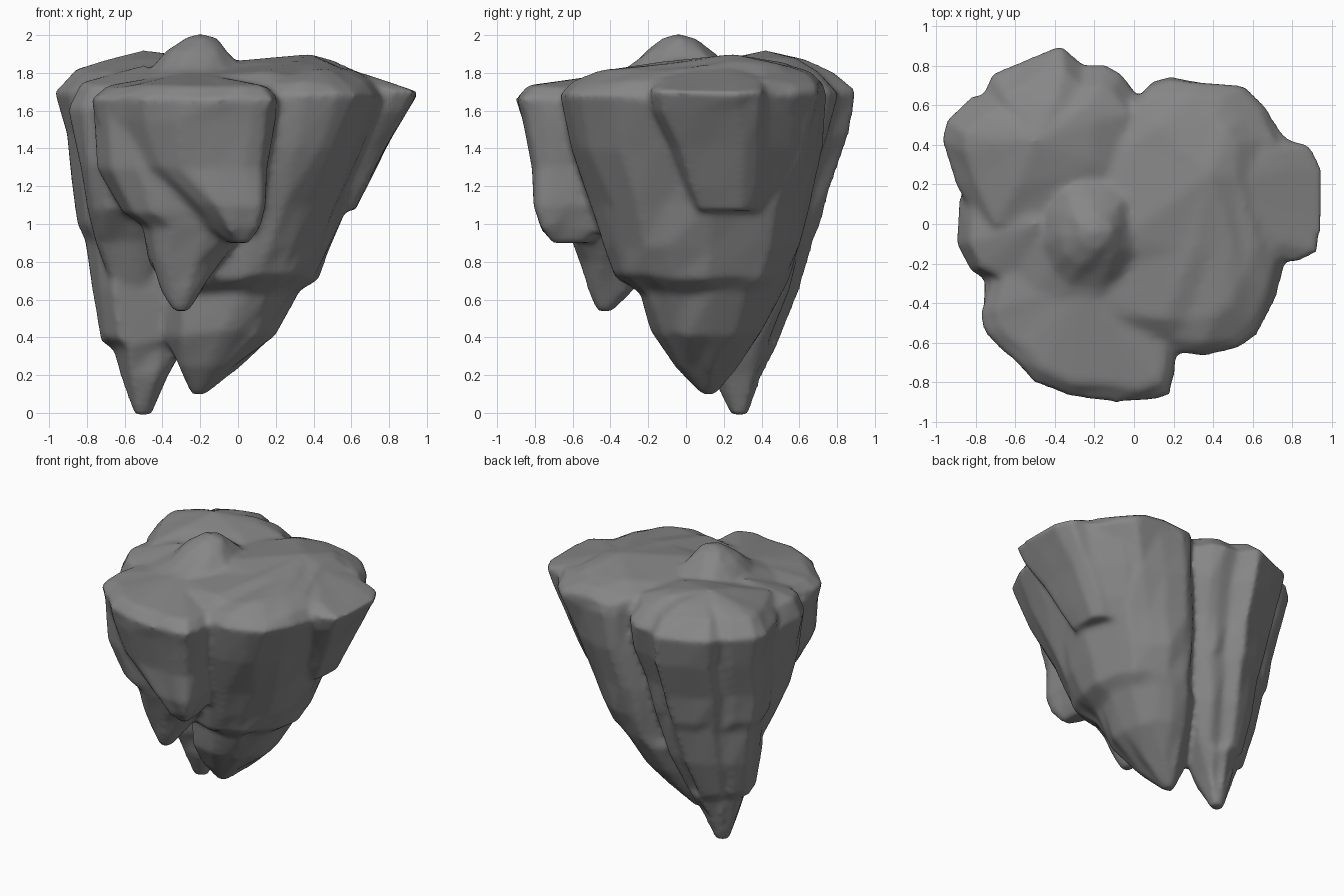
import bpy, bmesh, math, random

random.seed(4)
stone = bpy.data.materials.new("dark_stone")
stone.diffuse_color = (0.24, 0.24, 0.24, 1)
lobes = []


def rounded(n=12, power=0.7):
    """Rounded-square outline for the simpler lobes."""
    pts = []
    for i in range(n):
        a = 2 * math.pi * (i + 0.3) / n
        c, s = math.cos(a), math.sin(a)
        pts.append((math.copysign(abs(c) ** power, c), math.copysign(abs(s) ** power, s)))
    return pts


def lobe(name, outline, levels, peak, rough=0.012, soften=0.0):
    """Loft an outline through levels (z, x0, x1, y0, y1), bottom to top, and close on a peak.
    soften rounds the outline's corners towards the bottom."""
    ox0, ox1 = min(p[0] for p in outline), max(p[0] for p in outline)
    oy0, oy1 = min(p[1] for p in outline), max(p[1] for p in outline)
    area = sum(a[0] * b[1] - b[0] * a[1] for a, b in zip(outline, outline[1:] + outline[:1]))
    if area < 0:
        outline = outline[::-1]
    bm = bmesh.new()
    rings = []
    for k, (z, x0, x1, y0, y1) in enumerate(levels):
        ring = []
        j = 0 if k == 0 else rough
        t = soften * min(1, max(0, (1.65 - z) / 0.45))
        for px, py in outline:
            u = 2 * (px - ox0) / (ox1 - ox0) - 1
            v = 2 * (py - oy0) / (oy1 - oy0) - 1
            f = max(1, math.hypot(u, v)) ** -t
            ring.append(bm.verts.new(((x0 + x1 + u * f * (x1 - x0)) / 2 + random.uniform(-j, j),
                                      (y0 + y1 + v * f * (y1 - y0)) / 2 + random.uniform(-j, j),
                                      z + random.uniform(-j, j))))
        rings.append(ring)
    n = len(outline)
    for lo, hi in zip(rings, rings[1:]):
        for i in range(n):
            bm.faces.new((lo[i], lo[(i + 1) % n], hi[(i + 1) % n], hi[i]))
    bm.faces.new(rings[0][::-1])
    top = bm.verts.new(peak)
    for i in range(n):
        bm.faces.new((rings[-1][i], rings[-1][(i + 1) % n], top))
    me = bpy.data.meshes.new(name)
    bm.to_mesh(me)
    bm.free()
    me.materials.append(stone)
    ob = bpy.data.objects.new(name, me)
    bpy.context.collection.objects.link(ob)
    lobes.append(ob)


# Main right-hand rock, tapering to a point with a ledge partway down
lobe("main_rock",
     [(0.02, 0.64), (0.1, 0.71), (0.17, 0.74), (0.35, 0.71), (0.55, 0.71), (0.68, 0.58),
      (0.76, 0.42), (0.76, 0.1), (0.74, -0.2), (0.70, -0.38), (0.60, -0.57), (0.53, -0.63),
      (0.36, -0.67), (0.2, -0.65), (-0.3, -0.5), (-0.4, 0), (-0.25, 0.4)],
     [(0.10, -0.25, -0.17, 0.08, 0.16),
      (0.25, -0.33, 0.0, -0.07, 0.28),
      (0.42, -0.38, 0.20, -0.19, 0.40),
      (0.64, -0.4, 0.32, -0.27, 0.51),
      (0.72, -0.4, 0.42, -0.40, 0.54),
      (0.88, -0.4, 0.49, -0.44, 0.61),
      (1.10, -0.4, 0.57, -0.52, 0.66),
      (1.40, -0.4, 0.67, -0.63, 0.71),
      (1.68, -0.4, 0.77, -0.68, 0.74),
      (1.75, -0.38, 0.72, -0.61, 0.73),
      (1.80, -0.36, 0.62, -0.48, 0.67),
      (1.85, -0.1, 0.52, -0.15, 0.55)],
     (0.38, 0.25, 1.90), 0.016, 0.9)

# Tall back-left rock reaching the ground
lobe("back_left_rock",
     [(-0.95, 0.51), (-0.82, 0.63), (-0.74, 0.66), (-0.71, 0.74), (-0.56, 0.83), (-0.37, 0.90),
      (-0.26, 0.79), (-0.14, 0.79), (-0.07, 0.76), (0.02, 0.64), (0.0, 0.2), (-0.3, 0.0),
      (-0.75, -0.05), (-0.89, 0.2), (-0.95, 0.41)],
     [(-0.01, -0.55, -0.46, 0.24, 0.33),
      (0.20, -0.62, -0.36, 0.14, 0.41),
      (0.34, -0.66, -0.29, 0.09, 0.48),
      (0.39, -0.72, -0.27, 0.07, 0.50),
      (0.65, -0.78, -0.17, 0.02, 0.61),
      (0.92, -0.80, -0.09, -0.02, 0.69),
      (1.00, -0.85, -0.07, -0.03, 0.71),
      (1.22, -0.88, -0.03, -0.05, 0.76),
      (1.48, -0.91, 0.02, -0.05, 0.86),
      (1.70, -0.96, 0.02, -0.05, 0.91),
      (1.81, -0.86, -0.03, 0.0, 0.78),
      (1.87, -0.68, -0.2, 0.2, 0.64)],
     (-0.5, 0.42, 1.92))

# Broad front block
lobe("front_block",
     [(-0.78, -0.45), (-0.76, -0.54), (-0.67, -0.63), (-0.6, -0.68), (-0.5, -0.79),
      (-0.33, -0.87), (-0.1, -0.885), (0.07, -0.895), (0.17, -0.86), (0.21, -0.77),
      (0.2, -0.6), (0.15, -0.2), (-0.1, -0.05), (-0.65, -0.05), (-0.73, -0.3)],
     [(0.90, -0.05, 0.06, -0.71, -0.52),
      (0.98, -0.18, 0.11, -0.77, -0.4),
      (1.10, -0.34, 0.14, -0.81, -0.25),
      (1.30, -0.66, 0.15, -0.82, -0.1),
      (1.55, -0.76, 0.20, -0.87, -0.05),
      (1.67, -0.78, 0.215, -0.90, -0.05),
      (1.73, -0.70, 0.16, -0.83, -0.05)],
     (-0.25, -0.3, 1.81))

# Hanging spur below the front block, with a step on its left
lobe("front_spur", rounded(),
     [(0.54, -0.34, -0.26, -0.47, -0.39),
      (0.65, -0.40, -0.19, -0.51, -0.28),
      (0.80, -0.47, -0.09, -0.56, -0.15),
      (0.99, -0.50, 0.05, -0.63, -0.05),
      (1.06, -0.62, 0.05, -0.65, -0.03),
      (1.30, -0.74, 0.1, -0.69, 0.0),
      (1.62, -0.76, 0.1, -0.70, 0.0)],
     (-0.35, -0.3, 1.72))

# Left shoulder
lobe("left_shoulder", rounded(),
     [(0.65, -0.66, -0.45, 0.04, 0.2),
      (0.90, -0.75, -0.4, -0.08, 0.22),
      (1.08, -0.80, -0.35, -0.22, 0.24),
      (1.30, -0.84, -0.3, -0.29, 0.26),
      (1.62, -0.89, -0.2, -0.32, 0.28),
      (1.74, -0.82, -0.2, -0.30, 0.26)],
     (-0.5, 0.0, 1.84))

# Right outcrop, running round into the back face of the main rock
lobe("right_outcrop",
     [(0.94, 0.28), (0.88, 0.39), (0.78, 0.43), (0.62, 0.60), (0.35, 0.68), (0.3, 0.2),
      (0.4, -0.1), (0.70, -0.17), (0.81, -0.19), (0.92, -0.14), (0.935, 0.05)],
     [(1.07, 0.2, 0.62, 0.05, 0.50),
      (1.20, 0.3, 0.68, 0.0, 0.56),
      (1.40, 0.3, 0.79, -0.08, 0.63),
      (1.60, 0.3, 0.90, -0.17, 0.67),
      (1.70, 0.3, 0.95, -0.20, 0.68),
      (1.77, 0.3, 0.76, -0.14, 0.64)],
     (0.5, 0.2, 1.85), 0.008)

# Rounded knob on top, with a wide skirt that fills the middle
lobe("top_knob", rounded(12, 0.85),
     [(1.60, -0.70, 0.20, -0.60, 0.4),
      (1.76, -0.60, 0.12, -0.46, 0.33),
      (1.82, -0.46, 0.02, -0.33, 0.25),
      (1.91, -0.37, -0.06, -0.21, 0.15),
      (1.98, -0.28, -0.12, -0.12, 0.05)],
     (-0.2, -0.04, 2.01))

# Fuse the lobes into one weathered rock
bpy.ops.object.select_all(action='DESELECT')
for ob in lobes:
    ob.select_set(True)
rock = lobes[0]
bpy.context.view_layer.objects.active = rock
bpy.ops.object.join()
rock.name = "rock"
fuse = rock.modifiers.new("fuse", 'REMESH')
fuse.mode = 'VOXEL'
fuse.voxel_size = 0.02
fuse.use_smooth_shade = True
soft = rock.modifiers.new("weather", 'SMOOTH')
soft.factor = 0.5
soft.iterations = 5
